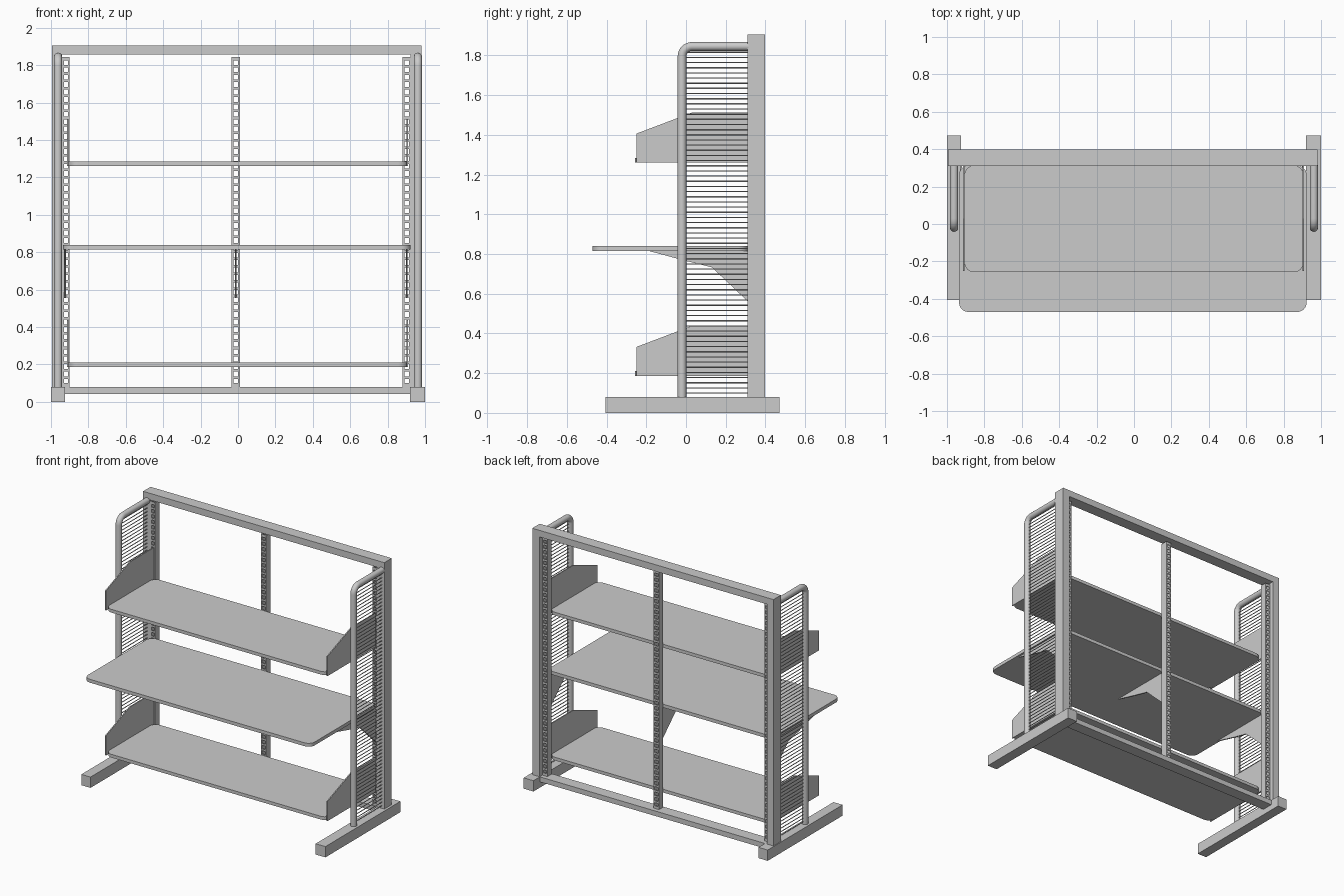
import bpy, bmesh, math
from mathutils import Matrix, Vector

if "Cube" in bpy.data.objects:
    bpy.data.objects.remove(bpy.data.objects["Cube"])


def finish(name, bm, smooth=False):
    bmesh.ops.recalc_face_normals(bm, faces=bm.faces)
    me = bpy.data.meshes.new(name)
    bm.to_mesh(me)
    bm.free()
    ob = bpy.data.objects.new(name, me)
    bpy.context.collection.objects.link(ob)
    if smooth:
        bpy.ops.object.select_all(action='DESELECT')
        ob.select_set(True)
        bpy.context.view_layer.objects.active = ob
        bpy.ops.object.shade_smooth_by_angle(angle=math.radians(35))
    return ob


def add_box(bm, x0, x1, y0, y1, z0, z1):
    m = Matrix.Translation(((x0 + x1) / 2, (y0 + y1) / 2, (z0 + z1) / 2))
    m = m @ Matrix.Diagonal((x1 - x0, y1 - y0, z1 - z0, 1))
    bmesh.ops.create_cube(bm, size=1, matrix=m)


def box(name, *b):
    bm = bmesh.new()
    add_box(bm, *b)
    return finish(name, bm)


def prism(name, pts, offset, smooth=False):
    bm = bmesh.new()
    f = bm.faces.new([bm.verts.new(p) for p in pts])
    ext = bmesh.ops.extrude_face_region(bm, geom=[f], use_keep_orig=True)
    verts = [v for v in ext['geom'] if isinstance(v, bmesh.types.BMVert)]
    bmesh.ops.translate(bm, verts=verts, vec=Vector(offset))
    return finish(name, bm, smooth)


def shelf(name, x0, x1, y0, y1, z0, z1, r=0.05, n=8):
    pts = []
    corners = [(x1 - r, y1 - r), (x0 + r, y1 - r), (x0 + r, y0 + r), (x1 - r, y0 + r)]
    for q, (cx, cy) in enumerate(corners):
        for i in range(n + 1):
            a = math.pi / 2 * (q + i / n)
            pts.append((cx + r * math.cos(a), cy + r * math.sin(a), z0))
    return prism(name, pts, (0, 0, z1 - z0), True)


def plate(name, x, profile, t=0.008):
    return prism(name, [(x - t / 2, y, z) for y, z in profile], (t, 0, 0))


# Feet, posts and cross beams
box("left_foot", -1.0, -0.925, -0.405, 0.472, 0, 0.08)
box("right_foot", 0.92, 1.0, -0.405, 0.472, 0, 0.08)
box("left_post", -0.995, -0.94, 0.31, 0.397, 0.08, 1.856)
box("right_post", 0.922, 0.982, 0.31, 0.397, 0.08, 1.856)
box("top_beam", -0.995, 0.982, 0.31, 0.397, 1.856, 1.905)
box("bottom_beam", -0.925, 0.92, 0.31, 0.397, 0.043, 0.08)

# Slotted uprights: two rails, rungs on the front and back faces
for name, x0, x1 in (("left_slotted_strip", -0.94, -0.90),
                     ("centre_slotted_strip", -0.034, 0.01),
                     ("right_slotted_strip", 0.88, 0.922)):
    bm = bmesh.new()
    w, y0, y1, z0, z1 = 0.009, 0.315, 0.365, 0.08, 1.845
    add_box(bm, x0, x0 + w, y0, y1, z0, z1)
    add_box(bm, x1 - w, x1, y0, y1, z0, z1)
    n = 44
    for i in range(n + 1):
        zc = z0 + 0.01 + (z1 - z0 - 0.02) * i / n
        h = 0.01 if i in (0, n) else 0.007
        for ya in (y0, y1 - 0.006):
            add_box(bm, x0 + w, x1 - w, ya, ya + 0.006, zc - h, zc + h)
    finish(name, bm)

# Side guards: bent tube and horizontal wires
for side, x in (("left", -0.962), ("right", 0.962)):
    r, ty, tz, br = 0.022, -0.02, 1.845, 0.05
    path = [(ty, 0.08)]
    for i in range(9):
        a = math.pi - math.pi / 2 * i / 8
        path.append((ty + br + br * math.cos(a), tz - br + br * math.sin(a)))
    path.append((0.315, tz))
    bm = bmesh.new()
    rings = []
    for i, (y, z) in enumerate(path):
        a = math.pi / 2 - math.pi / 2 * min(max((i - 1) / 8, 0), 1)
        nrm = Vector((0, -math.sin(a), math.cos(a)))
        c = Vector((x, y, z))
        rings.append([bm.verts.new(c + Vector((1, 0, 0)) * r * math.cos(t) + nrm * r * math.sin(t))
                      for t in (2 * math.pi * k / 20 for k in range(20))])
    for a, b in zip(rings, rings[1:]):
        for k in range(20):
            bm.faces.new((a[k], a[(k + 1) % 20], b[(k + 1) % 20], b[k]))
    bm.faces.new(rings[0])
    bm.faces.new(rings[-1])
    finish(side + "_guard_tube", bm, True)

    bm = bmesh.new()
    for i in range(67):
        m = Matrix.Translation((x, 0.15, 0.1 + 0.026 * i)) @ Matrix.Rotation(math.pi / 2, 4, 'X')
        bmesh.ops.create_cone(bm, cap_ends=True, segments=8, radius1=0.003, radius2=0.003,
                              depth=0.33, matrix=m)
    finish(side + "_guard_wires", bm, True)

# Shelves with side panels
for level, z in (("upper", 1.26), ("lower", 0.186)):
    shelf(level + "_shelf", -0.906, 0.906, -0.257, 0.312, z, z + 0.024)
    prof = [(-0.25, z), (-0.25, z + 0.146), (0.03, z + 0.252), (0.312, z + 0.252), (0.312, z)]
    for side, x in (("left", -0.91), ("right", 0.906)):
        plate(f"{level}_{side}_panel", x, prof)

# Wide middle shelf on three brackets
shelf("middle_shelf", -0.935, 0.923, -0.47, 0.312, 0.815, 0.84)
for side, x in (("left", -0.924), ("centre", -0.012), ("right", 0.902)):
    plate(side + "_bracket", x, [(-0.19, 0.816), (0.0, 0.765), (0.13, 0.733),
                                 (0.318, 0.555), (0.318, 0.816)], 0.01)
